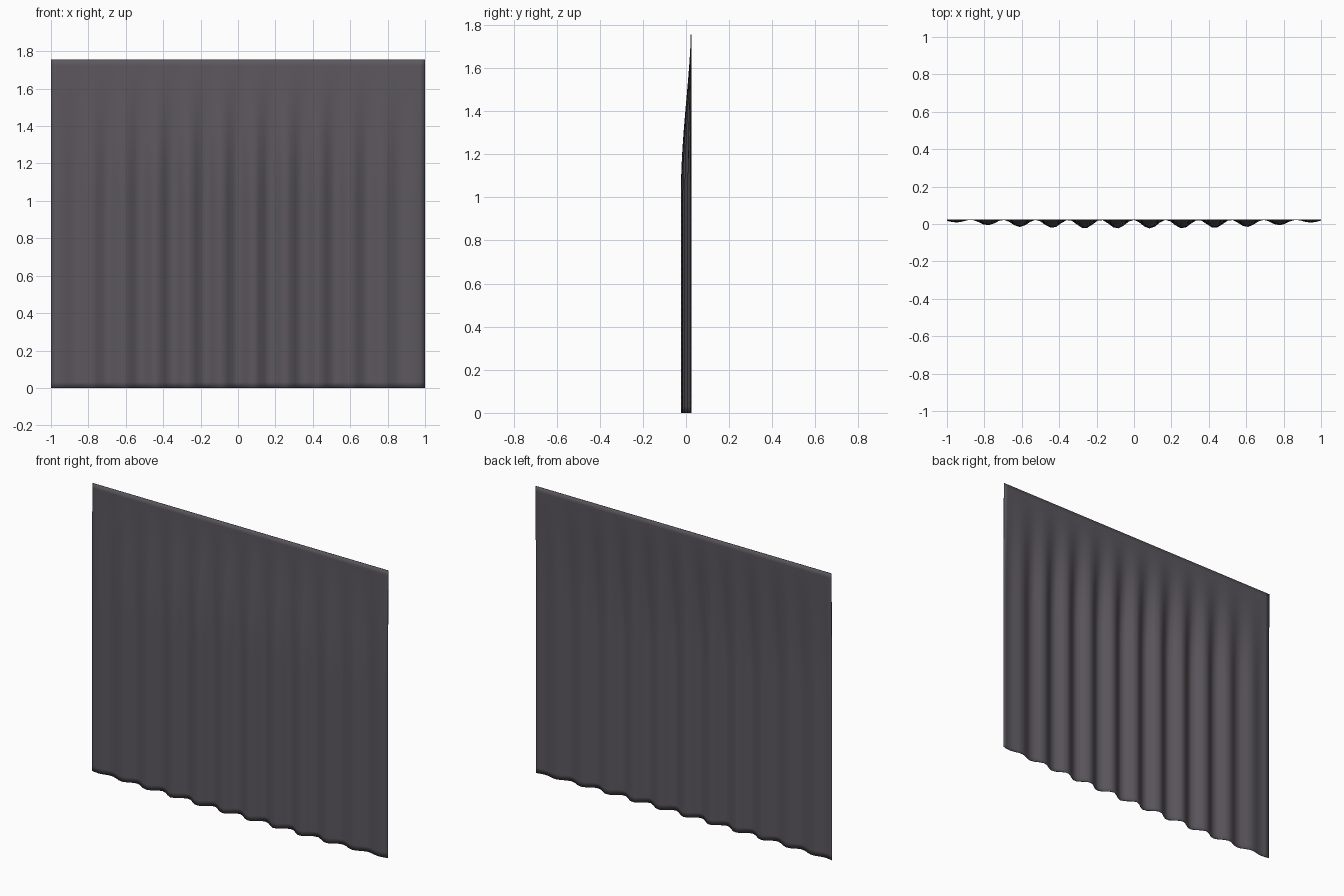
import bpy
import bmesh
import math

WIDTH, HEIGHT, DEPTH = 2.0, 1.755, 0.046
PLEAT = 0.174        # spacing of the folds
THICK = 0.003
COLS, ROWS = 72, 56

cube = bpy.data.objects.get("Cube")
if cube:
    bpy.data.objects.remove(cube, do_unlink=True)


def make_material(name, rgb):
    mat = bpy.data.materials.new(name)
    mat.use_nodes = True
    mat.diffuse_color = (*rgb, 1)
    bsdf = mat.node_tree.nodes["Principled BSDF"]
    bsdf.inputs["Base Color"].default_value = (*rgb, 1)
    bsdf.inputs["Roughness"].default_value = 0.9
    return mat


def fold_depth(x, z):
    """Forward bulge: flat at the top hem, fading towards both sides."""
    drop = min(1, max(0, (HEIGHT - z) / 0.76))
    down = math.sin(math.pi / 2 * drop) ** 1.5
    across = 1 - 0.8 * abs(x) ** 3
    pleat = 0.5 + 0.5 * math.cos(2 * math.pi * (x + 0.09) / PLEAT)
    return DEPTH * down * across * pleat


# Curtain cloth: a subdivided sheet pushed into pleats
bm = bmesh.new()
bmesh.ops.create_grid(bm, x_segments=COLS, y_segments=ROWS, size=1)
for v in bm.verts:
    x = v.co.x * WIDTH / 2
    z = (v.co.y + 1) * HEIGHT / 2
    v.co = (x, 0.0235 - fold_depth(x, z), z)
bmesh.ops.recalc_face_normals(bm, faces=bm.faces)
for f in bm.faces:
    f.smooth = True
mesh = bpy.data.meshes.new("curtain")
bm.to_mesh(mesh)
bm.free()
mesh.materials.append(make_material("charcoal cloth", (0.105, 0.095, 0.112)))

curtain = bpy.data.objects.new("curtain", mesh)
bpy.context.collection.objects.link(curtain)

# Thin cloth with soft rounded hems
solid = curtain.modifiers.new("cloth thickness", "SOLIDIFY")
solid.thickness = THICK
solid.offset = 0
